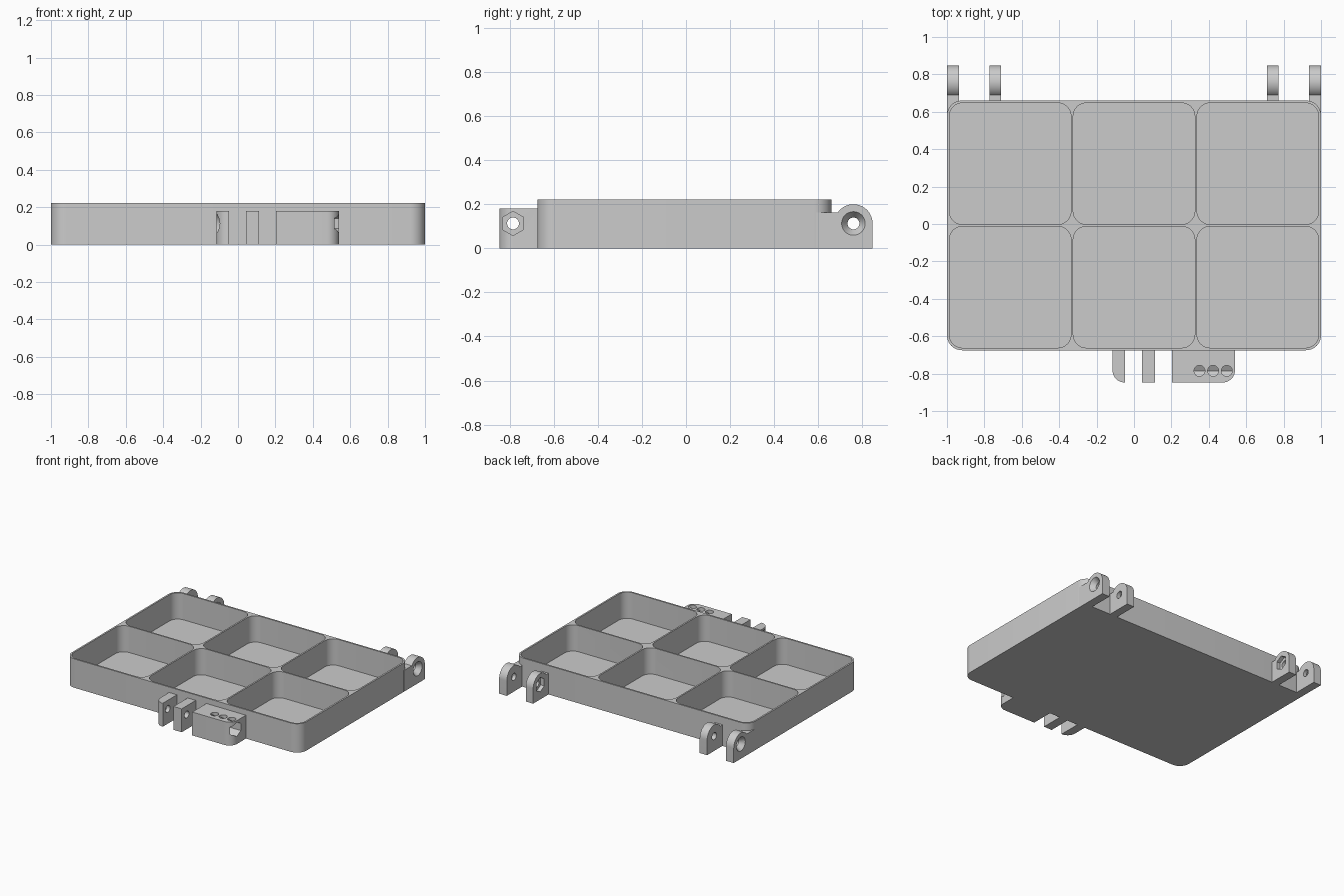
import bpy, bmesh
from math import sin, cos, pi, asin

cube = bpy.data.objects.get("Cube")
if cube:
    bpy.data.objects.remove(cube, do_unlink=True)

grey = bpy.data.materials.new("light_grey_plastic")
grey.use_nodes = True
grey.diffuse_color = (0.6, 0.6, 0.6, 1)
grey.node_tree.nodes["Principled BSDF"].inputs["Base Color"].default_value = (0.6, 0.6, 0.6, 1)


def loft(name, axis, lo, hi, ring_lo, ring_hi=None):
    """Solid between two matching outlines, along x or z."""
    place = (lambda h, p: (h, p[0], p[1])) if axis == "x" else (lambda h, p: (p[0], p[1], h))
    bm = bmesh.new()
    a = [bm.verts.new(place(lo, p)) for p in ring_lo]
    b = [bm.verts.new(place(hi, p)) for p in ring_hi or ring_lo]
    bm.faces.new(a)
    bm.faces.new(b)
    for i in range(len(a)):
        j = (i + 1) % len(a)
        bm.faces.new((a[i], a[j], b[j], b[i]))
    bmesh.ops.recalc_face_normals(bm, faces=bm.faces)
    mesh = bpy.data.meshes.new(name)
    bm.to_mesh(mesh)
    bm.free()
    obj = bpy.data.objects.new(name, mesh)
    bpy.context.collection.objects.link(obj)
    return obj


def circle(u, v, r, n=32):
    return [(u + r * sin(2 * pi * i / n), v + r * cos(2 * pi * i / n)) for i in range(n)]


def rounded(x0, x1, y0, y1, radii, steps=10):
    """Rectangle outline; radii run front right, back right, back left, front left."""
    pts = []
    corners = [(x1, y0, -1, 1), (x1, y1, -1, -1), (x0, y1, 1, -1), (x0, y0, 1, 1)]
    for k, ((x, y, sx, sy), r) in enumerate(zip(corners, radii)):
        if r == 0:
            pts.append((x, y))
            continue
        for i in range(steps + 1):
            t = (k - 1 + i / steps) * pi / 2
            pts.append((x + sx * r + r * cos(t), y + sy * r + r * sin(t)))
    return pts


def finish(obj, cutters):
    """Subtract the cutters, then apply colour and shading."""
    for c in cutters:
        mod = obj.modifiers.new("cut", "BOOLEAN")
        mod.operation = "DIFFERENCE"
        mod.solver = "EXACT"
        mod.object = c
    graph = bpy.context.evaluated_depsgraph_get()
    graph.update()
    mesh = bpy.data.meshes.new_from_object(obj.evaluated_get(graph))
    obj.modifiers.clear()
    obj.data = mesh
    mesh.materials.clear()
    mesh.materials.append(grey)
    for p in mesh.polygons:
        p.material_index = 0
    for c in cutters:
        bpy.data.objects.remove(c, do_unlink=True)
    bpy.ops.object.select_all(action="DESELECT")
    obj.select_set(True)
    bpy.context.view_layer.objects.active = obj
    bpy.ops.object.shade_smooth_by_angle(angle=pi / 6)


HOLE, HEAD, AXLE = 0.027, 0.055, 0.113
FRONT, BACK, HEIGHT = -0.675, 0.66, 0.222


def bore(y, lo, hi):
    return loft("bore_cutter", "x", lo, hi, circle(y, AXLE, HOLE))


def countersink(y, lo, hi):
    return loft("sink_cutter", "x", lo, hi, circle(y, AXLE, HEAD), circle(y, AXLE, HOLE))


def nut_pocket(y, lo, hi):
    return loft("nut_cutter", "x", lo, hi, circle(y, AXLE, HEAD, 6))


# Tray with six compartments
outline = rounded(-1, 1, FRONT, BACK, [0.08] * 4)
tray = loft("tray", "z", 0, HEIGHT, outline)
cells = []
for i in range(3):
    for j in range(2):
        x, y = -0.987 + 0.662 * i, -0.662 + 0.66 * j
        cells.append(loft("cell_cutter", "z", 0.02, 0.3,
                          rounded(x, x + 0.65, y, y + 0.649, [0.07] * 4)))
finish(tray, cells)


# Hinge lugs at the back, mirrored left and right
def hinge_profile(start):
    y, r, neck = 0.76, 0.087, 0.163
    end = pi - asin((neck - AXLE) / r)
    arc = [(y + r * cos(end * i / 24), AXLE + r * sin(end * i / 24)) for i in range(25)]
    return [(start, 0), (y + r, 0)] + arc + [(start, neck)]


HINGE = 0.76
for side, s in (("left", 1), ("right", -1)):
    outer = loft(side + "_outer_hinge_lug", "x", s * 0.935, s, hinge_profile(0.59))
    finish(outer, [loft("body_cutter", "z", -0.1, 0.3, outline),
                   bore(HINGE, s * 0.9, s * 1.1),
                   countersink(HINGE, s * 1.002, s * 0.962)])
    inner = loft(side + "_inner_hinge_lug", "x", s * 0.71, s * 0.773, hinge_profile(BACK))
    finish(inner, [bore(HINGE, s * 0.6, s * 0.9),
                   nut_pocket(HINGE, s * 0.7, s * 0.74)])

# Latch lugs and latch block at the front
LATCH, TIP, TOP = -0.785, -0.847, 0.18
end_lug = loft("latch_end_lug", "z", 0, TOP, rounded(-0.115, -0.048, TIP, FRONT, [0, 0, 0, 0.065]))
finish(end_lug, [bore(LATCH, -0.2, 0), countersink(LATCH, -0.117, -0.077)])

middle_lug = loft("latch_middle_lug", "z", 0, TOP, rounded(0.043, 0.113, TIP, FRONT, [0] * 4))
finish(middle_lug, [bore(LATCH, 0, 0.15)])

block = loft("latch_block", "z", 0, TOP, rounded(0.203, 0.54, TIP, FRONT, [0.065, 0, 0, 0]))
vents = [loft("vent_cutter", "z", AXLE, 0.25, circle(0.35 + 0.073 * i, LATCH, 0.029))
         for i in range(3)]
finish(block, [bore(LATCH, 0.15, 0.4), nut_pocket(LATCH, 0.31, 0.6)] + vents)
